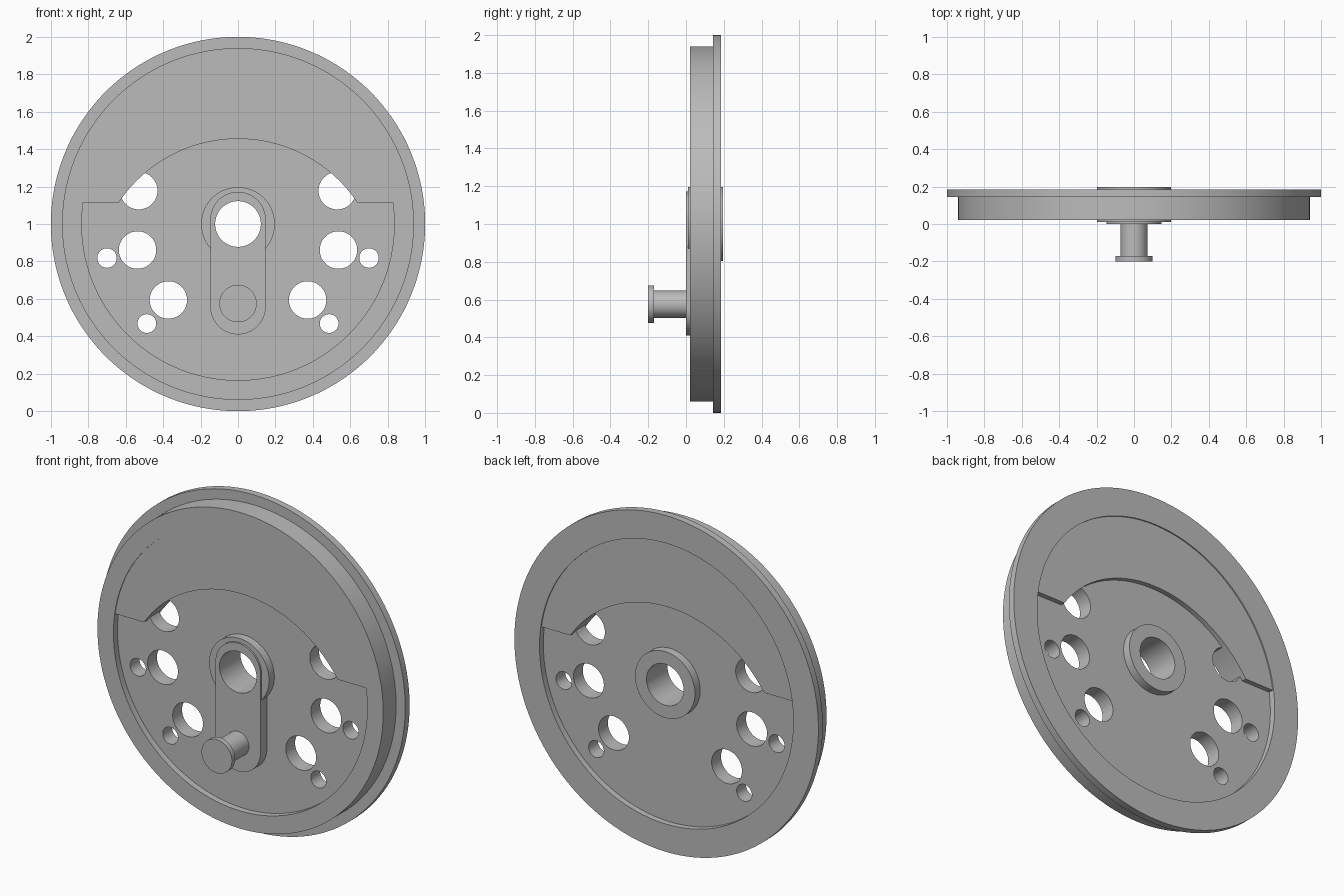
import bpy, bmesh
from math import sin, cos, pi, asin, atan2
from mathutils import Vector

if "Cube" in bpy.data.objects:
    bpy.data.objects.remove(bpy.data.objects["Cube"], do_unlink=True)

AXLE_Z = 1.0
steel = bpy.data.materials.new("plain grey")
steel.use_nodes = True
grey = (0.5, 0.5, 0.5, 1)
steel.diffuse_color = grey
steel.node_tree.nodes["Principled BSDF"].inputs["Base Color"].default_value = grey


def finish(bm, name):
    bmesh.ops.remove_doubles(bm, verts=bm.verts, dist=1e-5)
    bmesh.ops.recalc_face_normals(bm, faces=bm.faces)
    mesh = bpy.data.meshes.new(name)
    bm.to_mesh(mesh)
    bm.free()
    mesh.materials.append(steel)
    ob = bpy.data.objects.new(name, mesh)
    bpy.context.collection.objects.link(ob)
    bpy.ops.object.select_all(action='DESELECT')
    ob.select_set(True)
    bpy.context.view_layer.objects.active = ob
    bpy.ops.object.shade_smooth_by_angle(angle=pi / 6)
    return ob


def arc(x, z, r, start=0.0, end=2 * pi, n=48):
    """Points (x, z) along an arc; a full circle leaves out the repeated end."""
    full = end - start > 2 * pi - 0.001
    return [(x + r * cos(start + (end - start) * i / n),
             z + r * sin(start + (end - start) * i / n)) for i in range(n if full else n + 1)]


def plate(name, y0, y1, outline, holes=()):
    """Flat plate in the xz plane with through holes, from y0 back to y1."""
    bm = bmesh.new()
    for loop in (outline, *holes):
        vs = [bm.verts.new((x, y0, z)) for x, z in loop]
        for a, b in zip(vs, vs[1:] + vs[:1]):
            bm.edges.new((a, b))
    bmesh.ops.triangle_fill(bm, use_beauty=True, edges=bm.edges[:], normal=(0, -1, 0))
    ext = bmesh.ops.extrude_face_region(bm, geom=bm.faces[:], use_keep_orig=True)
    moved = [g for g in ext["geom"] if isinstance(g, bmesh.types.BMVert)]
    bmesh.ops.translate(bm, verts=moved, vec=(0, y1 - y0, 0))
    return finish(bm, name)


def lathe(name, z, profile, closed=True, steps=128):
    """Turn a (radius, y) profile around a y axis at height z."""
    bm = bmesh.new()
    vs = [bm.verts.new((r, y, z)) for r, y in profile]
    pairs = list(zip(vs, vs[1:])) + ([(vs[-1], vs[0])] if closed else [])
    edges = [bm.edges.new(p) for p in pairs]
    bmesh.ops.spin(bm, geom=vs + edges, cent=Vector((0, 0, z)), axis=(0, 1, 0),
                   angle=2 * pi, steps=steps, use_duplicate=False)
    return finish(bm, name)


# Tyre with its flange at the back
lathe("tyre", AXLE_Z, [(0.835, 0.022), (0.94, 0.022), (0.94, 0.143),
                       (1.0, 0.143), (1.0, 0.184), (0.835, 0.184)], steps=192)

# Web disc with lightening holes mirrored left and right
hole_list = [(0.53, 1.178, 0.1), (0.537, 0.861, 0.1), (0.372, 0.594, 0.1),
             (0.70, 0.818, 0.052), (0.487, 0.468, 0.05)]
holes = [arc(side * x, z, r) for x, z, r in hole_list for side in (-1, 1)]
holes.append(arc(0, AXLE_Z, 0.18))
plate("web_disc", 0.06, 0.148, arc(0, AXLE_Z, 0.84, n=128), holes)

# Crescent counterweight above the axle
low, inner_z, inner_r = 1.115, 0.688, 0.767
a = asin((low - AXLE_Z) / 0.838)
b = atan2(low - inner_z, 0.637)
plate("counterweight", 0.027, 0.177,
      arc(0, AXLE_Z, 0.838, a, pi - a, 80) + arc(0, inner_z, inner_r, pi - b, b, 48))

# Hub with axle bore
lathe("hub", AXLE_Z, [(0.122, 0.01), (0.197, 0.01), (0.197, 0.197), (0.122, 0.197)], steps=96)

# Crank arm with rounded ends, bored for the axle
plate("crank_arm", 0.0, 0.065,
      arc(0, 1.024, 0.148, 0, pi, 32) + arc(0, 0.558, 0.148, pi, 2 * pi, 32),
      [arc(0, AXLE_Z, 0.122, n=96)])

# Crank pin with a wider head
lathe("crank_pin", 0.575, [(0, -0.2), (0.1, -0.2), (0.1, -0.17), (0.072, -0.17),
                           (0.072, 0.02), (0, 0.02)], closed=False, steps=64)
